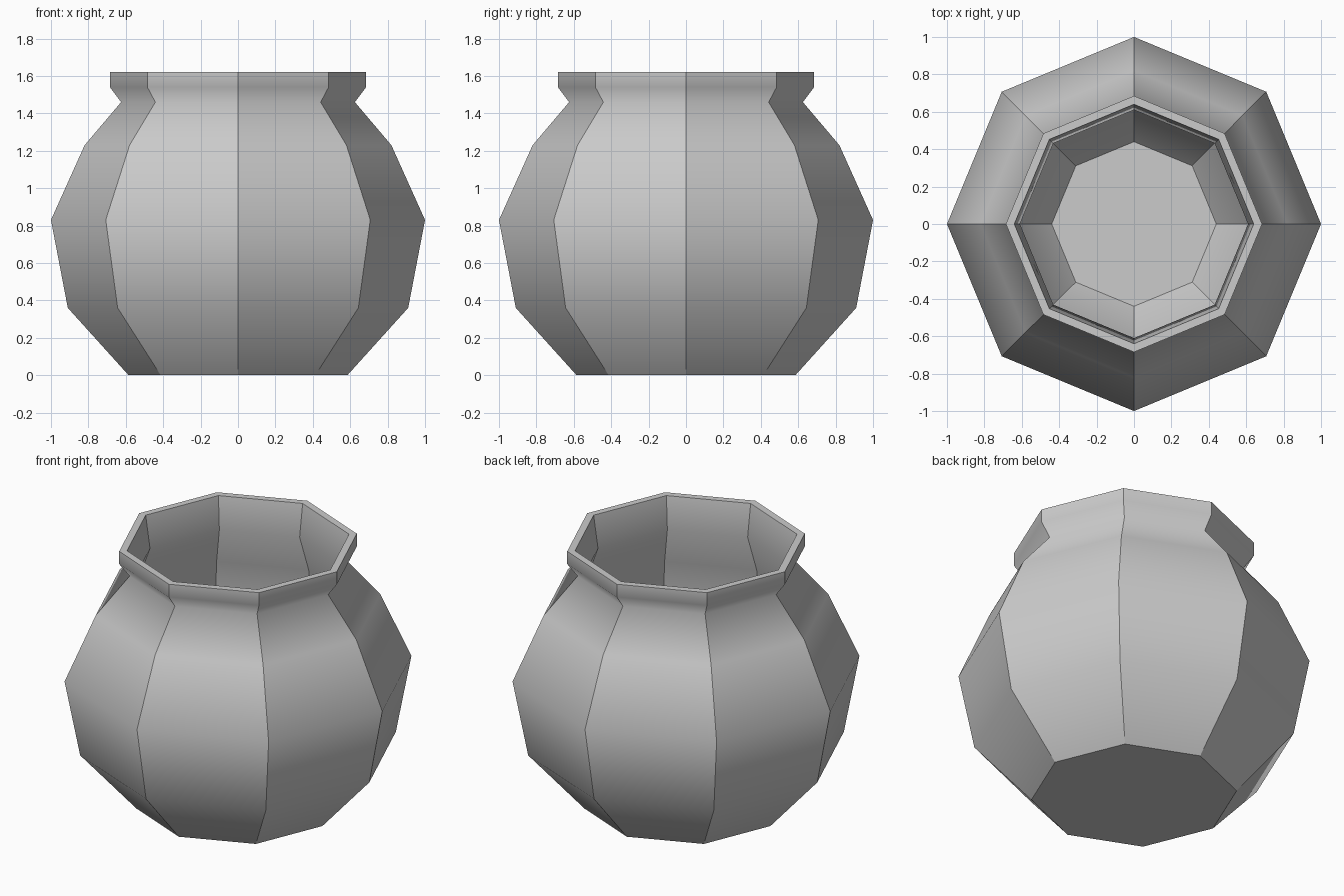
import bpy, bmesh
from math import cos, sin, tau

cube = bpy.data.objects.get("Cube")
if cube:
    bpy.data.objects.remove(cube, do_unlink=True)

SIDES = 8

# Plain grey clay
clay = bpy.data.materials.new("grey clay")
clay.use_nodes = True
colour = (0.6, 0.6, 0.6, 1)
clay.diffuse_color = colour
clay.node_tree.nodes["Principled BSDF"].inputs["Base Color"].default_value = colour

# Radius and height, from the base up the outside, over the rim, down to the inner floor
outside = [(0.585, 0), (0.91, 0.36), (1, 0.83), (0.82, 1.23),
           (0.625, 1.46), (0.685, 1.54), (0.685, 1.62)]
inside = [(0.64, 1.62), (0.61, 1.42), (0.70, 1.18), (0.75, 0.83),
          (0.68, 0.38), (0.44, 0.08)]
profile = outside + inside
hard_rings = {0, len(outside) - 1, len(outside), len(profile) - 1}


def lathe(name, profile, hard_rings, material):
    bm = bmesh.new()
    rings = [[bm.verts.new((r * cos(tau * i / SIDES), r * sin(tau * i / SIDES), z))
              for i in range(SIDES)] for r, z in profile]
    for low, high in zip(rings, rings[1:]):
        for i in range(SIDES):
            j = (i + 1) % SIDES
            bm.faces.new((low[i], low[j], high[j], high[i]))
    # Base and inner floor
    bm.faces.new(rings[0][::-1])
    bm.faces.new(rings[-1])
    for face in bm.faces:
        face.smooth = True
    # Keep the upright corners, rim and base crisp; panels curve smoothly upward
    ring_of = {v: k for k, ring in enumerate(rings) for v in ring}
    for edge in bm.edges:
        a, b = (ring_of[v] for v in edge.verts)
        edge.smooth = a == b and a not in hard_rings
    mesh = bpy.data.meshes.new(name)
    bm.to_mesh(mesh)
    bm.free()
    mesh.materials.append(material)
    obj = bpy.data.objects.new(name, mesh)
    bpy.context.collection.objects.link(obj)
    return obj


lathe("pot", profile, hard_rings, clay)
